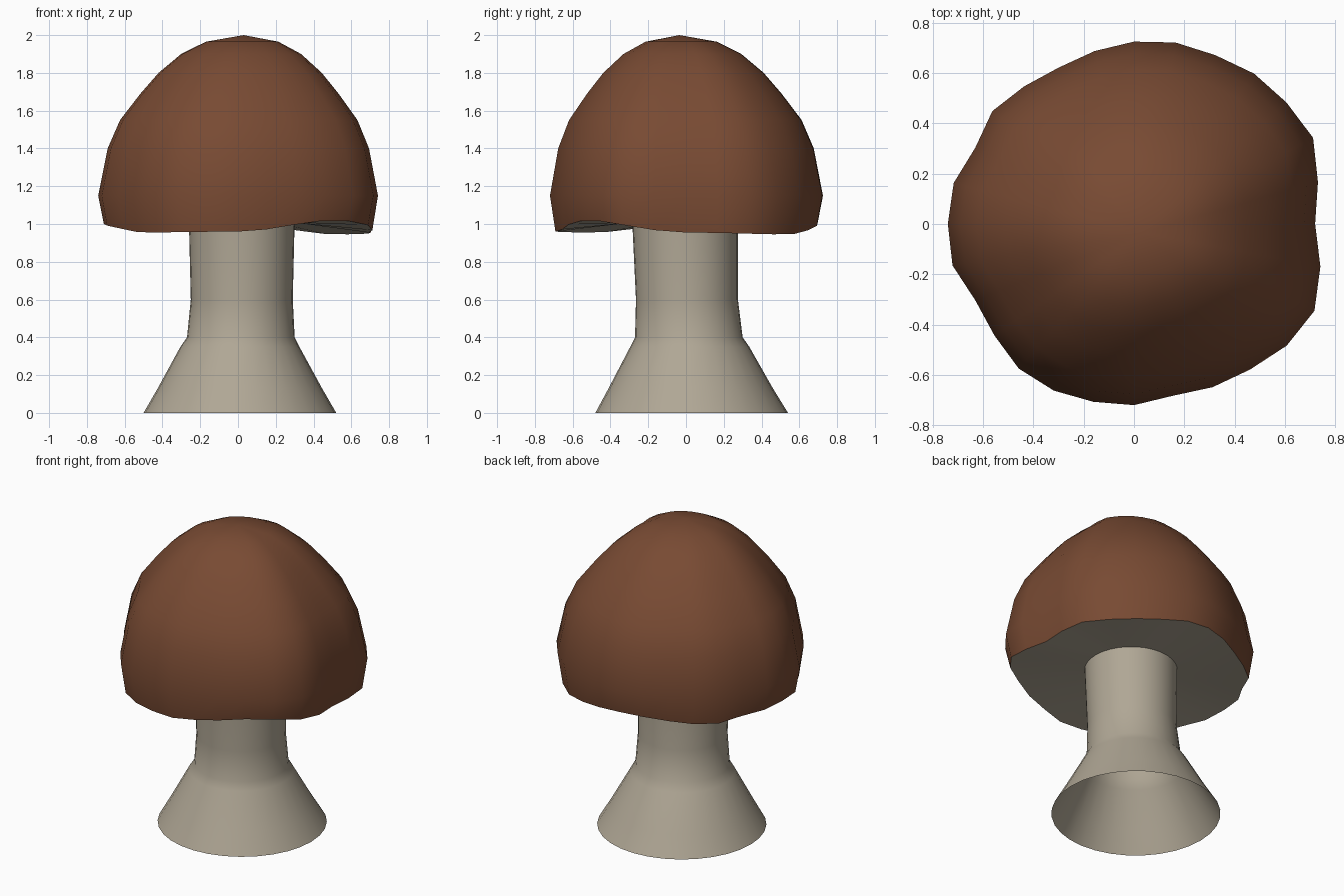
import bpy, bmesh
from math import cos, sin, pi
from mathutils import Vector
from mathutils.bvhtree import BVHTree

cube = bpy.data.objects.get("Cube")
if cube:
    bpy.data.objects.remove(cube)


def material(name, color):
    m = bpy.data.materials.new(name)
    m.use_nodes = True
    m.diffuse_color = color
    m.node_tree.nodes["Principled BSDF"].inputs["Base Color"].default_value = color
    return m


BROWN = material("cap brown", (0.188, 0.069, 0.033, 1))
BEIGE = material("stem beige", (0.434, 0.386, 0.301, 1))


def finish(bm, name, mats, angle=0.7):
    mesh = bpy.data.meshes.new(name)
    bm.to_mesh(mesh)
    bm.free()
    for m in mats:
        mesh.materials.append(m)
    ob = bpy.data.objects.new(name, mesh)
    bpy.context.collection.objects.link(ob)
    bpy.ops.object.select_all(action="DESELECT")
    bpy.context.view_layer.objects.active = ob
    ob.select_set(True)
    bpy.ops.object.shade_smooth_by_angle(angle=angle)
    return ob


def bridge(bm, low, high):
    n = len(low)
    for i in range(n):
        j = (i + 1) % n
        bm.faces.new((low[i], low[j], high[j], high[i]))


# Stem: leaning rings (z, radius, centre x, centre y), hollow at the base
SIDES = 32
bm = bmesh.new()
previous = None
for z, r, cx, cy in [(0, .51, .01, .03), (.13, .435, .01, .025), (.35, .315, .01, .02),
                     (.4, .285, .015, .015), (.6, .27, .02, .005), (1.02, .28, .02, -.005)]:
    ring = [bm.verts.new((cx + r * cos(2 * pi * i / SIDES), cy + r * sin(2 * pi * i / SIDES), z))
            for i in range(SIDES)]
    if previous:
        bridge(bm, previous, ring)
    previous = ring
finish(bm, "stem", [BEIGE])

# Cap: uneven outline, wavy rim and a domed profile
OUTLINE = [.72, .75, .79, .775, .765, .745, .74, .725, .705, .69, .70, .72, .70, .735,
           .74, .74, .70, .71, .735, .735, .725, .72, .70, .72, .74, .776, .796, .76]
RIM = [.955, .945, 1.0, .965, 1.0, .955, .96, 1.02]
PROFILE = [(None, .96), (1.15, 1), (1.4, .935), (1.55, .85), (1.69, .71),
           (1.8, .585), (1.9, .43), (1.965, .26)]
COUNT = len(OUTLINE)


def rim_height(i):
    t = i / COUNT * len(RIM)
    k = int(t)
    f = (1 - cos(pi * (t - k))) / 2
    return RIM[k] * (1 - f) + RIM[(k + 1) % len(RIM)] * f


bm = bmesh.new()
rings = []
for z, scale in PROFILE:
    lean = 1 - scale if z else 0
    ring = []
    for i, radius in enumerate(OUTLINE):
        a = 2 * pi * i / COUNT
        r = (radius * scale + .74 * lean * scale * scale) / (1 + lean * scale)
        ring.append(bm.verts.new((r * cos(a) + .03 * lean, r * sin(a) - .035 * lean,
                                  z or rim_height(i))))
    if rings:
        bridge(bm, rings[-1], ring)
    rings.append(ring)
apex = bm.verts.new((.03, -.035, 2))
for i in range(COUNT):
    bm.faces.new((rings[-1][i], rings[-1][(i + 1) % COUNT], apex))
dome = BVHTree.FromBMesh(bm)

# Underside: nearly flat, from the rim to the stem
inner = [bm.verts.new((.02 + .27 * cos(2 * pi * i / COUNT), .27 * sin(2 * pi * i / COUNT), 1.01))
         for i in range(COUNT)]
first = len(bm.faces)
bridge(bm, inner, rings[0])
bm.faces.new(list(reversed(inner)))
bm.faces.ensure_lookup_table()
for f in bm.faces[first:]:
    f.material_index = 1
    f.normal_update()
    if f.normal.z > 0:
        f.normal_flip()
finish(bm, "cap", [BROWN, BEIGE])

# Small bare patch on the back of the cap
bm = bmesh.new()
points = []
for x, y in [(.04, .42), (.06, .4), (.14, .4), (.15, .49), (.125, .485)]:
    hit, normal, _, _ = dome.ray_cast(Vector((x, y, 3)), Vector((0, 0, -1)))
    points.append(bm.verts.new(hit + normal * .006))
bm.faces.new(points)
finish(bm, "bare_patch", [BEIGE])
